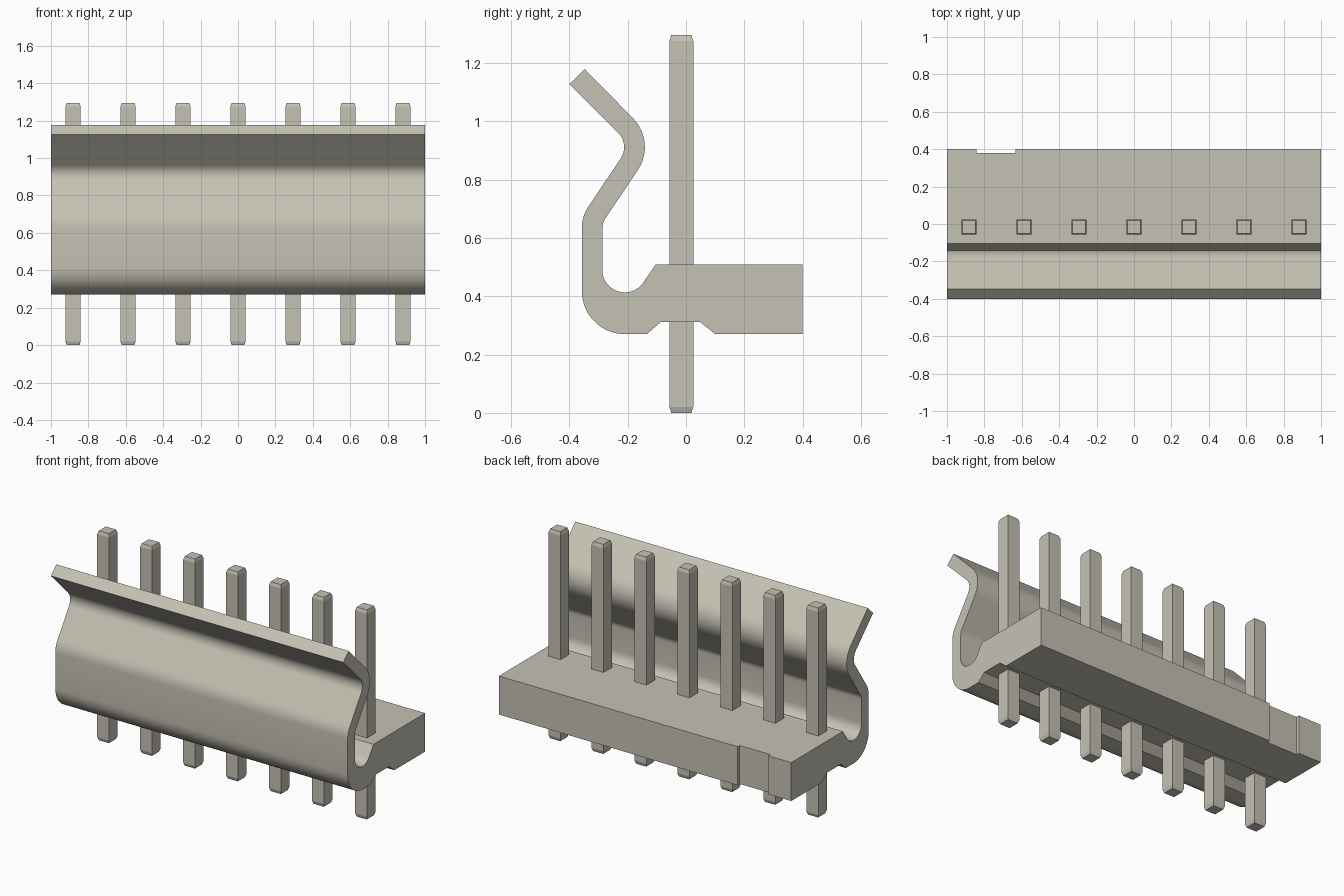
import bpy, bmesh
from math import radians, cos, sin
from mathutils import Matrix

cube = bpy.data.objects.get("Cube")
if cube:
    bpy.data.objects.remove(cube, do_unlink=True)

mat = bpy.data.materials.new("warm_grey")
mat.use_nodes = True
colour = (0.56, 0.54, 0.455, 1)
mat.diffuse_color = colour
mat.node_tree.nodes["Principled BSDF"].inputs["Base Color"].default_value = colour


def add_object(name, bm):
    bmesh.ops.recalc_face_normals(bm, faces=bm.faces)
    mesh = bpy.data.meshes.new(name)
    bm.to_mesh(mesh)
    bm.free()
    mesh.materials.append(mat)
    obj = bpy.data.objects.new(name, mesh)
    bpy.context.collection.objects.link(obj)
    return obj


def box(x0, x1, y0, y1, z0, z1):
    bm = bmesh.new()
    centre = Matrix.Translation(((x0 + x1) / 2, (y0 + y1) / 2, (z0 + z1) / 2))
    bmesh.ops.create_cube(bm, size=1, matrix=centre @ Matrix.Diagonal((x1 - x0, y1 - y0, z1 - z0, 1)))
    return bm


def arc(y, z, radius, start, end):
    steps = max(3, round(abs(end - start) / 8))
    angles = [radians(start + (end - start) * i / steps) for i in range(steps + 1)]
    return [(y + radius * cos(a), z + radius * sin(a)) for a in angles]


# Housing: base block and curved spring wall, one profile swept along x
profile = [(0.40, 0.27), (0.40, 0.508), (-0.105, 0.508)]
profile += arc(-0.21, 0.49, 0.077, -32, -180)          # inner trough
profile += arc(-0.229, 0.635, 0.057, 180, 144)         # inner lower bend
profile += arc(-0.282, 0.911, 0.141, -36, 45)          # outer upper bend
profile += [(-0.347, 1.178), (-0.40, 1.127)]           # flared lip
profile += arc(-0.282, 0.911, 0.07, 45, -36)           # inner upper bend
profile += arc(-0.229, 0.635, 0.128, 144, 180)         # outer lower bend
profile += arc(-0.21, 0.417, 0.147, 180, 270)          # rounded heel
profile += [(-0.134, 0.27), (-0.086, 0.312), (0.048, 0.312), (0.10, 0.27)]

bm = bmesh.new()
face = bm.faces.new([bm.verts.new((-1, y, z)) for y, z in profile])
sweep = bmesh.ops.extrude_face_region(bm, geom=[face])
bmesh.ops.translate(bm, vec=(2, 0, 0), verts=[v for v in sweep["geom"] if isinstance(v, bmesh.types.BMVert)])
housing = add_object("housing", bm)

# Shallow key notch in the back face
cutter = add_object("notch_cutter", box(-0.843, -0.633, 0.38, 0.5, 0.1, 0.7))
cutter.hide_render = True
notch = housing.modifiers.new("notch", "BOOLEAN")
notch.operation = "DIFFERENCE"
notch.solver = "EXACT"
notch.object = cutter
bpy.ops.object.select_all(action="DESELECT")
housing.select_set(True)
bpy.context.view_layer.objects.active = housing
bpy.ops.object.modifier_apply(modifier=notch.name)
bpy.data.objects.remove(cutter, do_unlink=True)
bpy.ops.object.shade_smooth_by_angle(angle=radians(25))

# Row of square pins with tapered tips
PINS, PITCH, HALF, PIN_Y, TOP, TIP = 7, 0.294, 0.041, -0.016, 1.295, 0.02
for i in range(PINS):
    x = (i - (PINS - 1) / 2) * PITCH
    bm = box(x - HALF, x + HALF, PIN_Y - HALF, PIN_Y + HALF, TIP, TOP - TIP)
    for end in [f for f in bm.faces if abs(f.normal.z) > 0.9]:
        direction = end.normal.z
        tip = bmesh.ops.extrude_discrete_faces(bm, faces=[end])["faces"][0]
        for v in tip.verts:
            v.co.x = x + (v.co.x - x) * 0.84
            v.co.y = PIN_Y + (v.co.y - PIN_Y) * 0.84
            v.co.z += direction * TIP
    add_object(f"pin_{i + 1}", bm)
